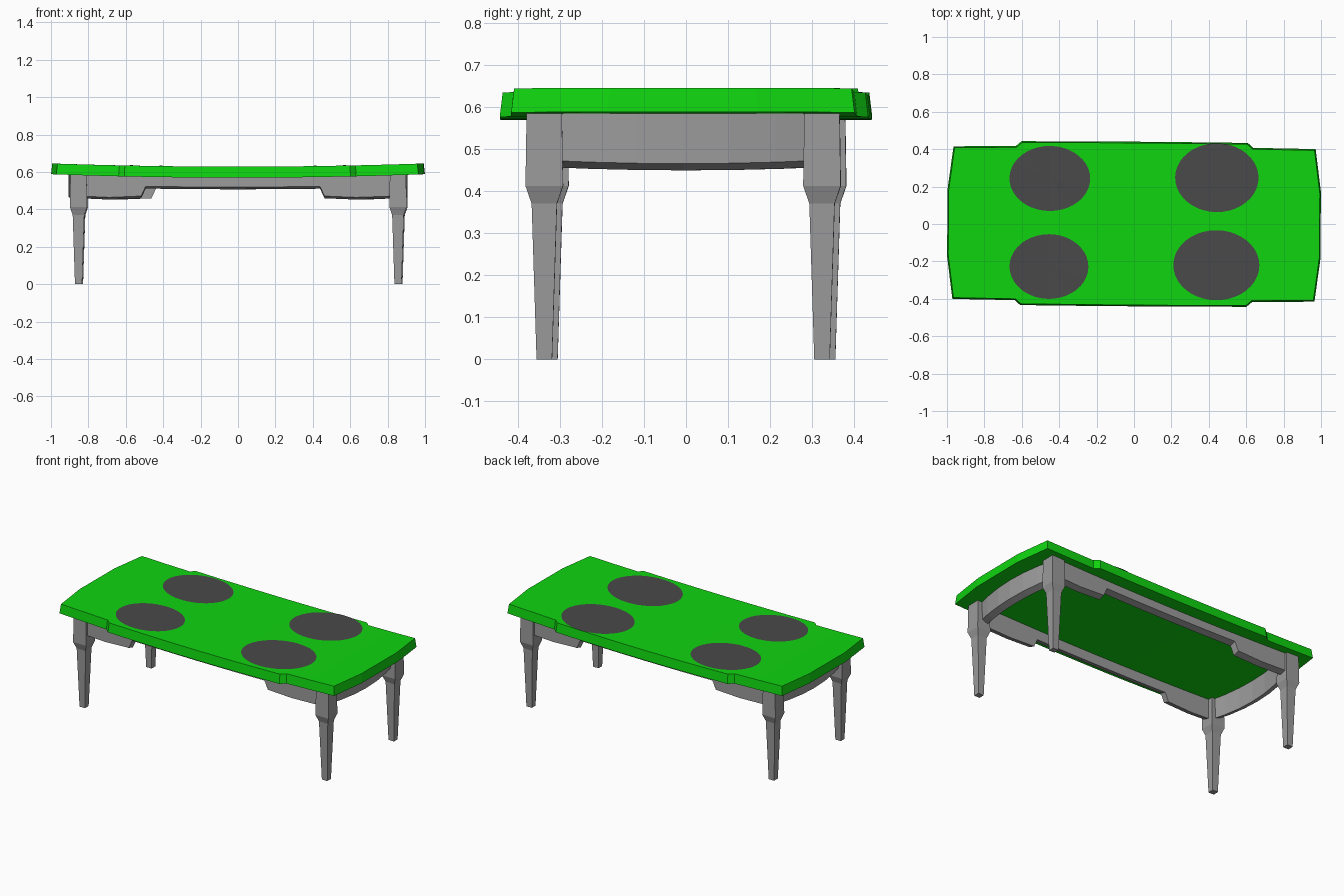
import bpy, bmesh, math
from mathutils import Matrix

cube = bpy.data.objects.get("Cube")
if cube:
    bpy.data.objects.remove(cube, do_unlink=True)


def material(name, color):
    m = bpy.data.materials.new(name)
    m.use_nodes = True
    m.diffuse_color = color
    m.node_tree.nodes["Principled BSDF"].inputs["Base Color"].default_value = color
    return m


GREEN = material("bright_green", (0.005, 0.66, 0.005, 1))
GREY = material("mid_grey", (0.33, 0.33, 0.33, 1))
DARK = material("dark_grey", (0.067, 0.067, 0.067, 1))
TURN = Matrix.Rotation(-0.0077, 4, "Z")  # the whole table sits slightly askew


def under(x):
    return 0.569 + 0.019 * x * x


def surface(x):
    return 0.628 + 0.017 * x * x


def finish(bm, name, mat):
    bmesh.ops.transform(bm, matrix=TURN, verts=bm.verts)
    mesh = bpy.data.meshes.new(name)
    bm.to_mesh(mesh)
    bm.free()
    mesh.materials.append(mat)
    ob = bpy.data.objects.new(name, mesh)
    bpy.context.scene.collection.objects.link(ob)
    return ob


def loft(name, sections, mat):
    """Skin a closed body through rings of equal length."""
    bm = bmesh.new()
    rings = [[bm.verts.new(p) for p in s] for s in sections]
    n = len(rings[0])
    for a, b in zip(rings, rings[1:]):
        for i in range(n):
            j = (i + 1) % n
            bm.faces.new((a[i], a[j], b[j], b[i]))
    bm.faces.new(rings[0])
    bm.faces.new(rings[-1])
    bmesh.ops.recalc_face_normals(bm, faces=bm.faces)
    return finish(bm, name, mat)


# Table top: sagging slab with stepped long sides and bowed ends
half = [(0, 0.44), (0.2, 0.44), (0.4, 0.439), (0.605, 0.438), (0.635, 0.412),
        (0.8, 0.41), (0.968, 0.408), (0.998, 0.18)]
outline = [(-x, w) for x, w in reversed(half[1:])] + half
loft("table_top", [[(x, -w, under(x)), (x, w, under(x)),
                    (x * 0.994, w - 0.007, surface(x)),
                    (x * 0.994, -w + 0.007, surface(x))] for x, w in outline], GREEN)

# Round dark patches on the top
patches = {"back_right": (-0.452, 0.24, 0.216, 0.174), "back_left": (0.441, 0.251, 0.223, 0.184),
           "front_right": (-0.453, -0.231, 0.211, 0.173), "front_left": (0.442, -0.217, 0.23, 0.187)}
for name, (cx, cy, rx, ry) in patches.items():
    bm = bmesh.new()
    bmesh.ops.create_circle(bm, cap_ends=True, cap_tris=True, segments=40, radius=1)
    for v in bm.verts:
        x, y = cx + rx * v.co.x, cy + ry * v.co.y
        v.co = (x, y, surface(x) + 0.002)
    bmesh.ops.recalc_face_normals(bm, faces=bm.faces)
    if sum(f.normal.z for f in bm.faces) < 0:
        bmesh.ops.reverse_faces(bm, faces=bm.faces)
    finish(bm, name + "_patch", DARK)

# Legs: square block that steps in to a tapered foot
leg_rings = [(0, 0.019), (0.37, 0.031), (0.412, 0.046), (0.6, 0.043)]
for sx, xname in ((-1, "right"), (1, "left")):
    for sy, yname in ((-1, "front"), (1, "back")):
        cx, cy = sx * 0.854 + 0.004, sy * 0.33
        loft(f"{yname}_{xname}_leg",
             [[(cx + i * h, cy + j * h * 0.97, z) for i, j in ((-1, -1), (1, -1), (1, 1), (-1, 1))]
              for z, h in leg_rings], GREY)

# Long aprons: raised middle, deeper lobes beside the legs, slanted lower edge
lobes = [(0.0, 0.507), (0.24, 0.508), (0.466, 0.511), (0.49, 0.459), (0.66, 0.452), (0.84, 0.459)]
drops = [(-x, z) for x, z in reversed(lobes[1:])] + lobes
for sy, name in ((-1, "front_apron"), (1, "back_apron")):
    sections = []
    for x, z in drops:
        if abs(x) < 0.8:
            x += sy * 0.025
        top = under(x) + 0.012
        outer, inner = sy * 0.358, sy * 0.318
        sections.append([(x, outer, top), (x, outer, z + 0.012), (x, inner, z), (x, inner, top)])
    loft(name, sections, GREY)

# End aprons: bowed outwards, slanted lower edge
for sx, name in ((-1, "right_apron"), (1, "left_apron")):
    sections = []
    for i in range(-3, 4):
        t = i / 3
        outer = 0.905 - 0.045 * t * t
        inner = outer - 0.04
        z = 0.449 + 0.008 * t * t
        sections.append([(sx * outer, t * 0.33, 0.6), (sx * outer, t * 0.33, z + 0.016),
                         (sx * inner, t * 0.33, z), (sx * inner, t * 0.33, 0.6)])
    loft(name, sections, GREY)
